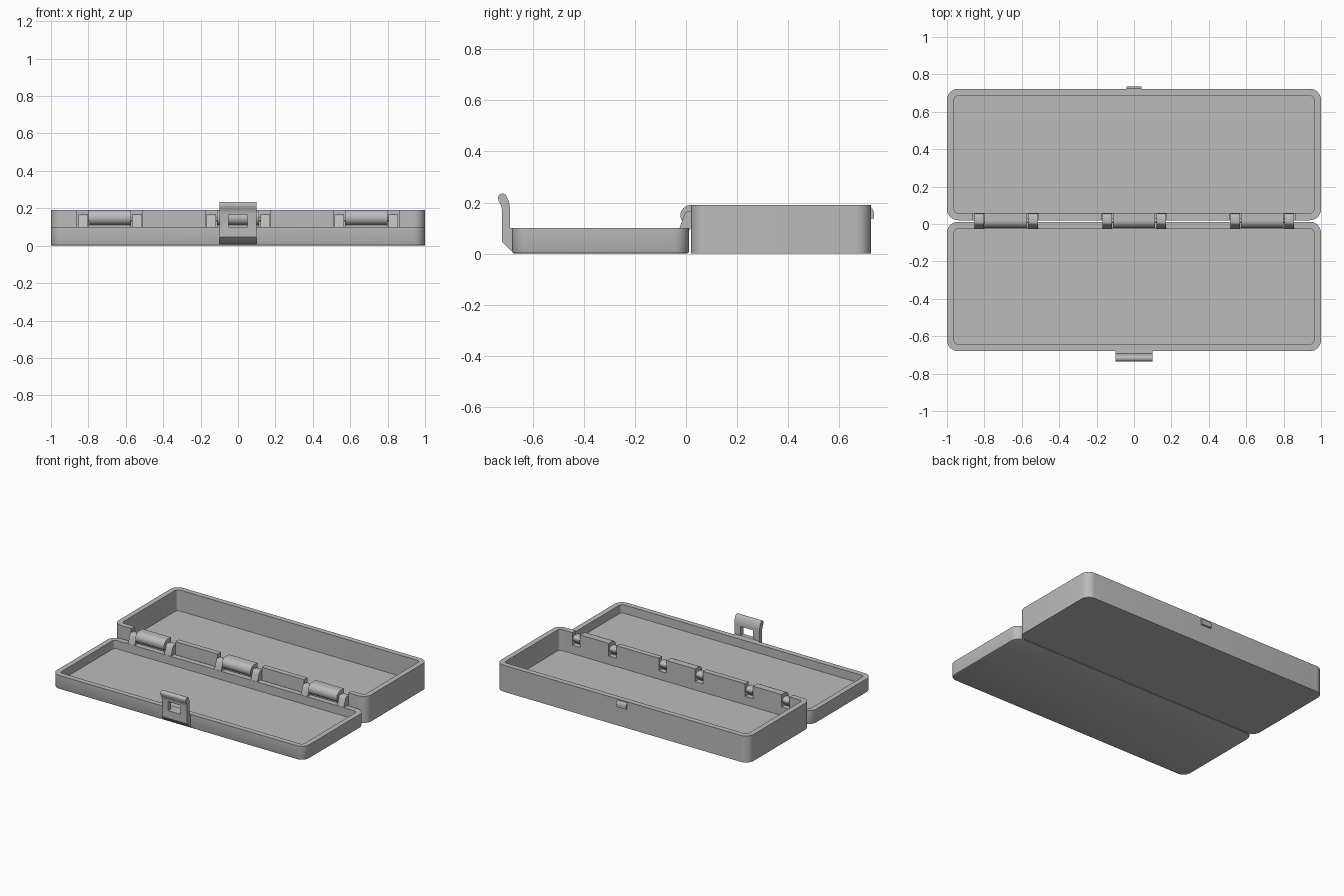
import bpy, bmesh, math

old = bpy.data.objects.get("Cube")
if old:
    bpy.data.objects.remove(old, do_unlink=True)

grey = bpy.data.materials.new("plain grey")
grey.use_nodes = True
GREY = (0.5, 0.5, 0.5, 1)
grey.diffuse_color = GREY
grey.node_tree.nodes["Principled BSDF"].inputs["Base Color"].default_value = GREY


def make(name, bm):
    bmesh.ops.recalc_face_normals(bm, faces=bm.faces[:])
    me = bpy.data.meshes.new(name)
    bm.to_mesh(me)
    bm.free()
    me.materials.append(grey)
    ob = bpy.data.objects.new(name, me)
    bpy.context.collection.objects.link(ob)
    return ob


def smooth(ob):
    bpy.ops.object.select_all(action='DESELECT')
    ob.select_set(True)
    bpy.context.view_layer.objects.active = ob
    bpy.ops.object.shade_smooth_by_angle(angle=math.radians(32))


def outline(y0, y1, inset, r, z):
    """Rounded rectangle, pulled in by inset."""
    pts = []
    hx, hy, cy = 1 - inset, (y1 - y0) / 2 - inset, (y0 + y1) / 2
    for k, (sx, sy) in enumerate([(1, 1), (-1, 1), (-1, -1), (1, -1)]):
        for i in range(9):
            a = math.pi / 2 * (k + i / 8)
            pts.append((sx * (hx - r) + r * math.cos(a),
                        cy + sy * (hy - r) + r * math.sin(a), z))
    return pts


def tray(name, y0, y1, rings):
    """Open tray lofted through (inset, radius, height) rings."""
    bm = bmesh.new()
    loops = [[bm.verts.new(p) for p in outline(y0, y1, *ring)] for ring in rings]
    for a, b in zip(loops, loops[1:]):
        n = len(a)
        for i in range(n):
            j = (i + 1) % n
            bm.faces.new((a[i], a[j], b[j], b[i]))
    bm.faces.new(loops[0])
    bm.faces.new(loops[-1])
    return make(name, bm)


def extrude_x(name, profile, x0, x1):
    """Prism along x from a (y, z) profile."""
    bm = bmesh.new()
    a = [bm.verts.new((x0, y, z)) for y, z in profile]
    b = [bm.verts.new((x1, y, z)) for y, z in profile]
    for i in range(len(a)):
        j = (i + 1) % len(a)
        bm.faces.new((a[i], a[j], b[j], b[i]))
    bm.faces.new(a)
    bm.faces.new(b)
    return make(name, bm)


def arc(y, z, r, start, end, n):
    step = math.radians(end - start) / n
    return [(y + r * math.cos(math.radians(start) + step * i),
             z + r * math.sin(math.radians(start) + step * i)) for i in range(n + 1)]


def block(y0, y1, z0, z1):
    return [(y0, z0), (y1, z0), (y1, z1), (y0, z1)]


def cut(ob, cutter):
    mod = ob.modifiers.new("cut", 'BOOLEAN')
    mod.operation = 'DIFFERENCE'
    mod.solver = 'EXACT'
    mod.object = cutter
    cutter.hide_render = True
    bpy.ops.object.select_all(action='DESELECT')
    ob.select_set(True)
    bpy.context.view_layer.objects.active = ob
    bpy.ops.object.modifier_apply(modifier=mod.name)
    bpy.data.objects.remove(cutter, do_unlink=True)


# Deep base tray and shallow lid tray, hinged open side by side
base = tray("base_tray", 0.02, 0.723,
            [(0, 0.06, 0), (0, 0.06, 0.19), (0.038, 0.022, 0.19), (0.038, 0.022, 0.04)])
lid = tray("lid_tray", -0.68, 0.012,
           [(0.01, 0.05, 0), (0.003, 0.057, 0.003), (0, 0.06, 0.01), (0, 0.06, 0.1),
            (0.038, 0.022, 0.1), (0.038, 0.022, 0.04)])

# Three hinges: round barrel on the base, a hooked arm from the lid at each end
BARREL, HINGE = 0.113, 0.175
barrel = [(0.058, 0.19)] + arc(0.018, 0.15, 0.04, 90, 270, 16) + [(0.058, 0.11)]
arm = ([(-0.026, 0.09), (-0.024, 0.105), (-0.006, 0.153)] + arc(0.012, 0.147, 0.019, 145, 90, 4)
       + arc(0.034, 0.145, 0.021, 90, -50, 8) + [(0.022, 0.105), (0.012, 0.09)])
for cx, side in [(-0.685, "right"), (0, "middle"), (0.685, "left")]:
    smooth(extrude_x(side + "_hinge_barrel", barrel, cx - BARREL, cx + BARREL))
    for s, end in [(-1, "right"), (1, "left")]:
        x0, x1 = sorted((cx + s * BARREL, cx + s * HINGE))
        cut(base, extrude_x("notch_cutter", block(-0.05, 0.064, 0.1, 0.22), x0, x1))
        smooth(extrude_x(f"{side}_hinge_{end}_arm", arm, x0 + 0.006, x1 - 0.004))
    smooth(extrude_x(side + "_hinge_pin", arc(0.018, 0.142, 0.012, 0, 337.5, 15),
                     cx - HINGE + 0.01, cx + HINGE - 0.01))
smooth(base)
smooth(lid)

# Clasp standing up from the lid front, with a curled lip and a window
clasp = ([(-0.675, 0.006), (-0.686, 0.012), (-0.72, 0.046), (-0.72, 0.175), (-0.724, 0.19), (-0.733, 0.205)]
         + arc(-0.718, 0.218, 0.017, 180, 20, 8) + [(-0.693, 0.205), (-0.689, 0.185), (-0.689, 0.1), (-0.675, 0.1)])
latch = extrude_x("clasp", clasp, -0.1, 0.1)
cut(latch, extrude_x("window_cutter", block(-0.76, -0.66, 0.101, 0.165), -0.05, 0.05))
smooth(latch)

# Catch on the back of the base
catch = [(0.715, 0.182), (0.724, 0.182), (0.731, 0.172), (0.735, 0.16), (0.735, 0.138), (0.715, 0.135)]
extrude_x("catch", catch, -0.04, 0.04)
